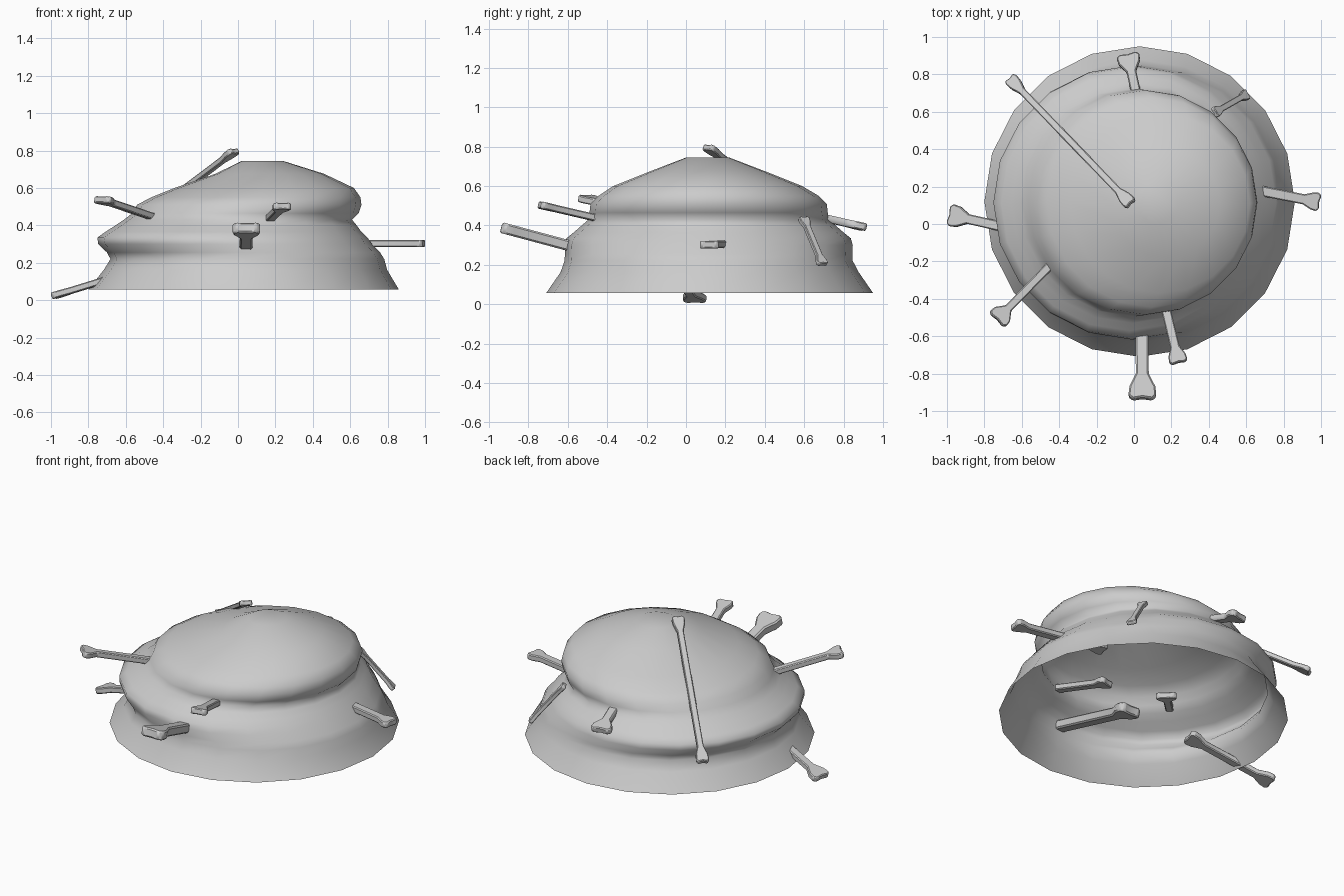
import bpy, bmesh, math
from mathutils import Vector

if "Cube" in bpy.data.objects:
    bpy.data.objects.remove(bpy.data.objects["Cube"])

SIDES = 20

# Mound: horizontal rings (z, centre x, centre y, radius)
rings = [
    (0.057, 0.03, 0.12, 0.83), (0.163, 0.04, 0.12, 0.757),
    (0.22, 0.05, 0.115, 0.732), (0.255, 0.03, 0.115, 0.73),
    (0.30, -0.015, 0.115, 0.732), (0.335, -0.03, 0.115, 0.722),
    (0.365, -0.025, 0.115, 0.685), (0.40, -0.01, 0.115, 0.645),
    (0.43, 0.0, 0.115, 0.61), (0.465, 0.04, 0.115, 0.605),
    (0.51, 0.06, 0.115, 0.60), (0.55, 0.095, 0.115, 0.56),
    (0.60, 0.14, 0.11, 0.48), (0.676, 0.17, 0.11, 0.29),
    (0.745, 0.13, 0.11, 0.11),
]


def make_mound():
    bm = bmesh.new()
    loops = []
    for z, cx, cy, r in rings:
        loops.append([bm.verts.new((cx + r * math.cos(2 * math.pi * i / SIDES),
                                    cy + r * math.sin(2 * math.pi * i / SIDES), z))
                      for i in range(SIDES)])
    for a, b in zip(loops, loops[1:]):
        for i in range(SIDES):
            j = (i + 1) % SIDES
            bm.faces.new((a[i], a[j], b[j], b[i]))
    bm.faces.new(loops[-1])
    for f in bm.faces:
        f.smooth = True
    me = bpy.data.meshes.new("mound_shell")
    bm.to_mesh(me)
    bm.free()
    ob = bpy.data.objects.new("mound_shell", me)
    bpy.context.collection.objects.link(ob)


def make_bone(name, inner, outer, shaft, knob, knob_len, thick):
    """Flat bone with a flared knob on both ends, width kept horizontal."""
    a, b = Vector(inner), Vector(outer)
    along = (b - a).normalized()
    side = along.cross(Vector((0, 0, 1))).normalized()
    up = side.cross(along)
    half = (b - a).length / 2
    mid = (a + b) / 2
    s, k, L = shaft / 2, knob / 2, knob_len
    # quarter outline, tip notch first, mirrored to all four quarters
    q = [(half - L * 0.06, 0), (half, k * 0.7), (half - L * 0.15, k),
         (half - L * 0.5, k * 0.92), (half - L, s * 1.05)]
    right = q + [(-u, w) for u, w in reversed(q)]
    outline = right + [(u, -w) for u, w in reversed(right[1:-1])]
    bm = bmesh.new()
    lo, hi = [[bm.verts.new(mid + along * u + side * w + up * (h * thick / 2))
               for u, w in outline] for h in (-1, 1)]
    bm.faces.new(hi)
    bm.faces.new(lo[::-1])
    n = len(outline)
    for i in range(n):
        j = (i + 1) % n
        bm.faces.new((lo[i], lo[j], hi[j], hi[i]))
    bmesh.ops.recalc_face_normals(bm, faces=bm.faces[:])
    me = bpy.data.meshes.new(name)
    bm.to_mesh(me)
    bm.free()
    ob = bpy.data.objects.new(name, me)
    bpy.context.collection.objects.link(ob)
    bev = ob.modifiers.new("soft_edges", "BEVEL")
    bev.width = thick * 0.15
    bev.segments = 1
    bpy.ops.object.select_all(action='DESELECT')
    ob.select_set(True)
    bpy.context.view_layer.objects.active = ob
    bpy.ops.object.shade_smooth_by_angle(angle=math.radians(35))


make_mound()

# Bones piercing the mound: inner end, outer end, shaft, knob, knob length, thickness
make_bone("left_bone", (-0.46, -0.07, 0.185), (-0.99, 0.05, 0.022), 0.05, 0.12, 0.11, 0.035)
make_bone("front_bone", (0.04, 0.03, 0.13), (0.045, -0.94, 0.39), 0.066, 0.15, 0.14, 0.055)
make_bone("front_right_bone", (0.09, -0.12, 0.36), (0.24, -0.745, 0.505), 0.048, 0.10, 0.09, 0.036)
make_bone("front_left_bone", (-0.29, -0.06, 0.39), (-0.735, -0.515, 0.54), 0.042, 0.12, 0.09, 0.036)
make_bone("right_bone", (0.41, 0.23, 0.305), (0.995, 0.115, 0.303), 0.052, 0.10, 0.09, 0.038)
make_bone("back_bone", (0.06, 0.48, 0.49), (-0.035, 0.91, 0.39), 0.05, 0.125, 0.10, 0.038)
make_bone("back_right_bone", (0.43, 0.595, 0.44), (0.605, 0.695, 0.20), 0.032, 0.06, 0.06, 0.025)
make_bone("long_back_left_bone", (-0.015, 0.105, 0.80), (-0.665, 0.78, 0.31), 0.036, 0.075, 0.11, 0.03)
